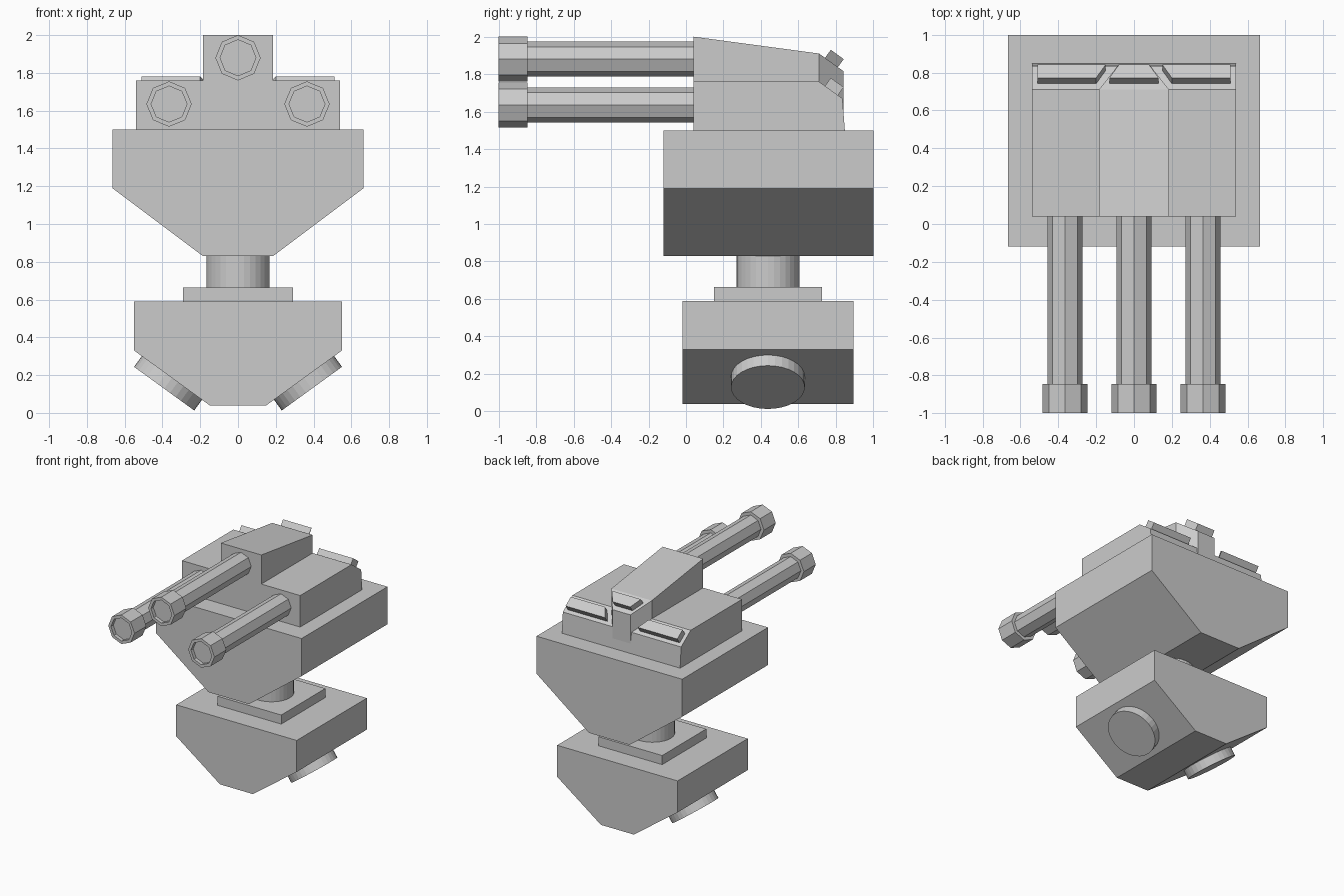
import bpy, bmesh, math
from mathutils import Vector

if "Cube" in bpy.data.objects:
    bpy.data.objects.remove(bpy.data.objects["Cube"])


def loft(name, rings):
    """Skin a list of equal-length point rings and cap both ends."""
    bm = bmesh.new()
    vs = [[bm.verts.new(p) for p in r] for r in rings]
    n = len(vs[0])
    for a, b in zip(vs, vs[1:]):
        for i in range(n):
            j = (i + 1) % n
            bm.faces.new((a[i], a[j], b[j], b[i]))
    bm.faces.new(vs[0])
    bm.faces.new(vs[-1])
    bmesh.ops.recalc_face_normals(bm, faces=bm.faces)
    me = bpy.data.meshes.new(name)
    bm.to_mesh(me)
    bm.free()
    ob = bpy.data.objects.new(name, me)
    bpy.context.collection.objects.link(ob)
    return ob


def hull(name, half, y0, y1):
    """Extrude a mirrored (x, z) half profile along y."""
    prof = half + [(-x, z) for x, z in reversed(half)]
    return loft(name, [[(x, y, z) for x, z in prof] for y in (y0, y1)])


def side_extrude(name, prof, x0, x1):
    return loft(name, [[(x, y, z) for y, z in prof] for x in (x0, x1)])


def turned(name, centre, axis, sections, sides):
    """Rings of (distance along axis, radius) around an axis."""
    axis = Vector(axis).normalized()
    u = Vector((0, 1, 0)) if abs(axis.y) < 0.9 else Vector((1, 0, 0))
    v = axis.cross(u)
    c = Vector(centre)
    ang = [2 * math.pi * i / sides for i in range(sides)]
    return loft(name, [[c + axis * d + r * (u * math.cos(a) + v * math.sin(a))
                        for a in ang] for d, r in sections])


def vent(name, xs_top, xs_bottom, y, z):
    """Thin slab lying on the rear chamfer."""
    d, n = Vector((0, 0.81, -0.586)), Vector((0, 0.586, 0.81))
    p = Vector((0, y, z))
    quad = [p + Vector((xs_top[0], 0, 0)), p + Vector((xs_top[1], 0, 0)),
            p + d * 0.085 + Vector((xs_bottom[1], 0, 0)),
            p + d * 0.085 + Vector((xs_bottom[0], 0, 0))]
    return loft(name, [[q - n * 0.01 for q in quad], [q + n * 0.053 for q in quad]])


# Main hulls
hull("lower_body", [(0.15, 0.04), (0.55, 0.33), (0.55, 0.59)], -0.02, 0.895)
hull("neck_plate", [(0.29, 0.59), (0.29, 0.665)], 0.15, 0.725)
hull("upper_body", [(0.185, 0.83), (0.665, 1.19), (0.665, 1.5)], -0.12, 1.0)
turned("neck", (0, 0.437, 0.66), (0, 0, 1), [(0, 0.168), (0.175, 0.168)], 32)

# Turret housing
side_extrude("turret_base", [(0.04, 1.5), (0.04, 1.76), (0.71, 1.76),
                             (0.835, 1.67), (0.848, 1.5)], -0.54, 0.54)

# Central ridge, narrowing towards the back
loft("turret_ridge", [
    [(-w, y, 1.5), (w, y, 1.5), (w, y, z), (-w, y, z)]
    for y, w, z in ((0.04, 0.185, 2.0), (0.71, 0.185, 1.91), (0.842, 0.082, 1.815))])
vent("ridge_vent", (-0.13, 0.13), (-0.08, 0.08), 0.742, 1.887)

# Mirrored foot discs and rear vents
for s, side in ((-1, "left"), (1, "right")):
    turned(side + "_foot_disc", (s * 0.35, 0.437, 0.185), (s * 0.587, 0, -0.81),
           [(-0.01, 0.197), (0.07, 0.197)], 32)
    vent(side + "_vent", (s * 0.2, s * 0.51), (s * 0.15, s * 0.51), 0.742, 1.737)

# Octagonal barrels with recessed muzzles
for label, x, z in (("left", -0.365, 1.635), ("centre", 0, 1.88), ("right", 0.365, 1.635)):
    turned(label + "_barrel", (x, 0, z), (0, -1, 0), [(-0.06, 0.093), (0.86, 0.093)], 8)
    turned(label + "_muzzle", (x, 0, z), (0, -1, 0),
           [(0.845, 0.12), (1.0, 0.12), (1.0, 0.095), (0.97, 0.095)], 8)
